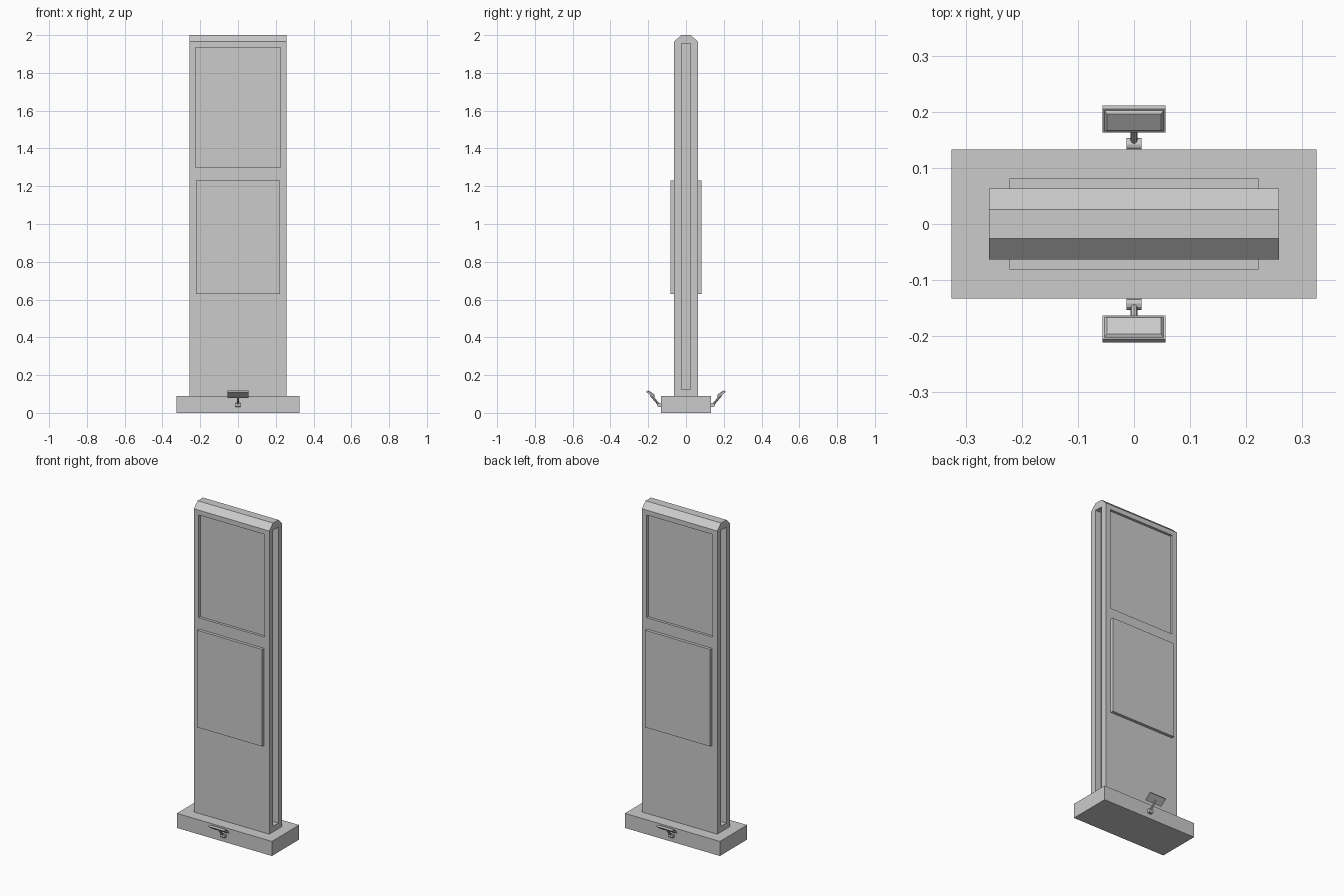
import bpy, bmesh, math
from mathutils import Matrix, Vector

cube = bpy.data.objects.get("Cube")
if cube:
    bpy.data.objects.remove(cube, do_unlink=True)

grey = bpy.data.materials.new("light grey")
grey.use_nodes = True
grey.diffuse_color = (0.6, 0.6, 0.6, 1)
grey.node_tree.nodes["Principled BSDF"].inputs["Base Color"].default_value = (0.6, 0.6, 0.6, 1)


def add_object(name, bm):
    bmesh.ops.recalc_face_normals(bm, faces=bm.faces[:])
    mesh = bpy.data.meshes.new(name)
    bm.to_mesh(mesh)
    bm.free()
    mesh.materials.append(grey)
    obj = bpy.data.objects.new(name, mesh)
    bpy.context.collection.objects.link(obj)
    return obj


def box(name, center, size, matrix=Matrix()):
    bm = bmesh.new()
    place = matrix @ Matrix.Translation(center) @ Matrix.Diagonal((*size, 1))
    bmesh.ops.create_cube(bm, size=1, matrix=place)
    return add_object(name, bm)


def rod(name, start, end, radius, sides=12):
    start, end = Vector(start), Vector(end)
    axis = end - start
    bm = bmesh.new()
    place = Matrix.Translation((start + end) / 2) @ axis.to_track_quat('Z', 'Y').to_matrix().to_4x4()
    bmesh.ops.create_cone(bm, cap_ends=True, segments=sides, radius1=radius,
                          radius2=radius, depth=axis.length, matrix=place)
    return add_object(name, bm)


def cut(target, cutter):
    mod = target.modifiers.new("cut", 'BOOLEAN')
    mod.operation, mod.solver, mod.object = 'DIFFERENCE', 'EXACT', cutter
    bpy.context.view_layer.objects.active = target
    bpy.ops.object.modifier_apply(modifier=mod.name)
    bpy.data.objects.remove(cutter, do_unlink=True)


# Plinth and tall slab with a chamfered crown
box("base", (0, 0, 0.045), (0.65, 0.266, 0.09))
half_w, half_d = 0.258, 0.063
profile = [(-half_d, 0.09), (half_d, 0.09), (half_d, 1.965),
           (0.026, 2), (-0.026, 2), (-half_d, 1.965)]
bm = bmesh.new()
face = bm.faces.new([bm.verts.new((-half_w, y, z)) for y, z in profile])
side = bmesh.ops.extrude_face_region(bm, geom=[face])
bmesh.ops.translate(bm, vec=(2 * half_w, 0, 0),
                    verts=[v for v in side["geom"] if isinstance(v, bmesh.types.BMVert)])
slab = add_object("slab", bm)

# Sunken upper panels and long side grooves
for s in (-1, 1):
    cut(slab, box("panel_cutter", (0, s * half_d, 1.6175), (0.45, 0.032, 0.635)))
    cut(slab, box("groove_cutter", (s * half_w, 0, 1.04), (0.08, 0.05, 1.83)))

# Raised lower panels and spotlights on both faces
for label, turn in (("front", 0), ("back", math.pi)):
    spin = Matrix.Rotation(turn, 4, 'Z')
    box(label + "_panel", (0, -0.071, 0.93), (0.444, 0.021, 0.6), spin)

    box(label + "_lamp_mount", (0, -0.134, 0.04), (0.026, 0.012, 0.02), spin)
    rod(label + "_lamp_joint", spin @ Vector((-0.013, -0.142, 0.042)),
        spin @ Vector((0.013, -0.142, 0.042)), 0.011)
    rod(label + "_lamp_arm", spin @ Vector((0, -0.142, 0.042)),
        spin @ Vector((0, -0.186, 0.094)), 0.006, 8)

    # Tilted lamp head with a raised sloped lens
    tilt = spin @ Matrix.Translation((0, -0.187, 0.099)) @ Matrix.Rotation(math.radians(-36), 4, 'X')
    bm = bmesh.new()
    bmesh.ops.create_cube(bm, size=1, matrix=Matrix.Diagonal((0.112, 0.052, 0.01, 1)))
    bm.faces.ensure_lookup_table()
    top = max(bm.faces, key=lambda f: f.calc_center_median().z)
    bmesh.ops.inset_region(bm, faces=[top], thickness=0.005)
    bmesh.ops.inset_region(bm, faces=[top], thickness=0.006, depth=0.005)
    bm.transform(tilt)
    add_object(label + "_lamp_head", bm)
